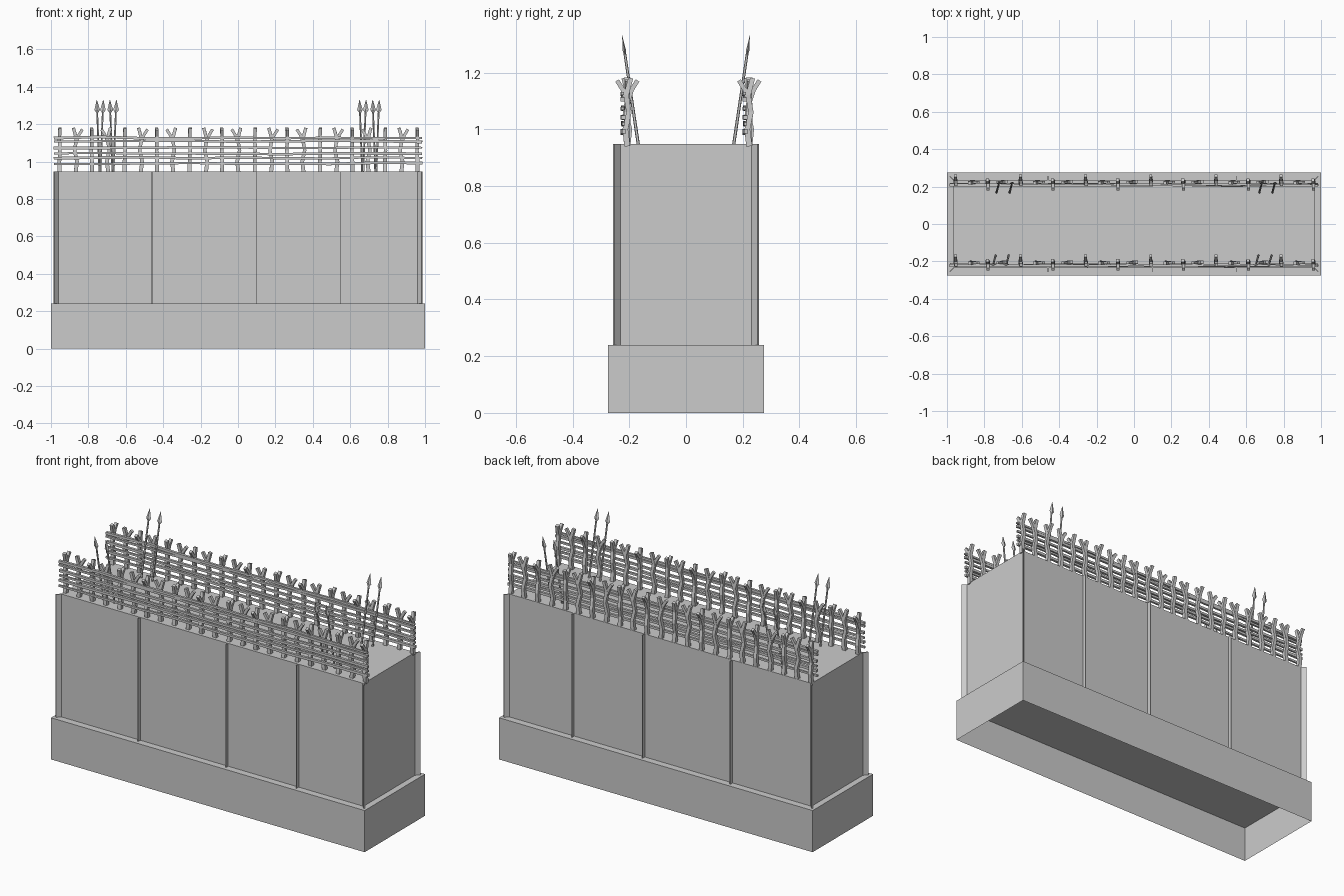
import bpy, bmesh, math, random
from mathutils import Vector, Matrix

if "Cube" in bpy.data.objects:
    bpy.data.objects.remove(bpy.data.objects["Cube"])

random.seed(4)


def finish(name, bm):
    bmesh.ops.recalc_face_normals(bm, faces=bm.faces)
    me = bpy.data.meshes.new(name)
    bm.to_mesh(me)
    bm.free()
    ob = bpy.data.objects.new(name, me)
    bpy.context.collection.objects.link(ob)
    return ob


def box(bm, lo, hi, turn=0):
    lo, hi = Vector(lo), Vector(hi)
    m = (Matrix.Translation((lo + hi) / 2) @ Matrix.Rotation(turn, 4, 'Z')
         @ Matrix.Diagonal((*(hi - lo), 1)))
    return bmesh.ops.create_cube(bm, size=1, matrix=m)['verts']


def stick(bm, pts, radii, sides=4, squash=1.0):
    """Faceted stick along a polyline; squash flattens it along y."""
    pts = [Vector(p) for p in pts]
    rings = []
    for i, (p, r) in enumerate(zip(pts, radii)):
        d = (pts[min(i + 1, len(pts) - 1)] - pts[max(i - 1, 0)]).normalized()
        u = Vector((0, 1, 0)) if abs(d.x) > 0.8 else Vector((1, 0, 0))
        v = d.cross(u).normalized()
        u = v.cross(d)
        a0 = math.pi / sides if squash == 1 else 0
        ring = []
        for k in range(sides):
            a = a0 + math.tau * k / sides
            ring.append(bm.verts.new(p + u * (r * math.cos(a)) + v * (r * squash * math.sin(a))))
        rings.append(ring)
    for a, b in zip(rings, rings[1:]):
        for k in range(sides):
            j = (k + 1) % sides
            bm.faces.new((a[k], a[j], b[j], b[k]))
    bm.faces.new(rings[0][::-1])
    bm.faces.new(rings[-1])


# Plinth, hollow underneath
bm = bmesh.new()
box(bm, (-1, -.275, 0), (1, .275, .24))
bmesh.ops.recalc_face_normals(bm, faces=bm.faces)
bottom = [f for f in bm.faces if f.normal.z < -.9]
bmesh.ops.inset_region(bm, faces=bottom, thickness=.002)
for v in bottom[0].verts:
    v.co.z = .2
finish("plinth", bm)

# Wall body
bm = bmesh.new()
box(bm, (-.965, -.235, .24), (.965, .235, .948))
finish("wall_body", bm)

# Thin seams on the long faces, diagonal ones at the corners
bm = bmesh.new()
for s in (-1, 1):
    for x in (-.46, .1, .55):
        box(bm, (x - .002, s * .244 - .012, .24), (x + .002, s * .244 + .012, .948))
    for t in (-1, 1):
        cx, cy = t * .973, s * .244
        box(bm, (cx - .015, cy - .003, .24), (cx + .015, cy + .003, .948), s * t * math.pi / 4)
finish("wall_seams", bm)

# Stick fences: crooked forked stakes, each turned a quarter from the last
stakes, rails = bmesh.new(), bmesh.new()
COUNT = 23
for i in range(COUNT):
    m = Matrix.Translation((-.955 + i * 1.915 / (COUNT - 1), -.207, 0)) @ Matrix.Rotation(-i * math.pi / 2, 4, 'Z')
    trunk = [(0, 0, .94), (0, .007, 1.0), (.003, -.006, 1.06), (0, .004, 1.12), (.003, -.012, 1.18)]
    stick(stakes, [m @ Vector(p) for p in trunk], (.015, .014, .013, .013, .012))
    branch = [(0, .002, 1.10), (0, .016, 1.14), (0, .036, 1.172)]
    stick(stakes, [m @ Vector(p) for p in branch], (.012, .011, .011))

# Rails lashed along the front of the stakes
for k, z in enumerate((.99, 1.02, 1.043, 1.075, 1.107, 1.128)):
    pts = [(-.985 + 1.97 * j / 8, -.221 + random.uniform(-.004, .004),
            z + random.uniform(-.004, .004)) for j in range(9)]
    stick(rails, pts, [.0105 - .003 * (j / 8 if k % 2 else 1 - j / 8) for j in range(9)])

# Second fence is the same one shifted to the back edge
for name, bm in (("fence_stakes", stakes), ("fence_rails", rails)):
    ob = finish(name + "_front", bm)
    back = bpy.data.objects.new(name + "_back", ob.data)
    back.location.y = .43
    bpy.context.collection.objects.link(back)

# Spears leaning outward, two pairs per side
bm = bmesh.new()
for s in (-1, 1):
    for tip_x in (-.755, -.685, .65, .72):
        base_x = tip_x + .015
        base = Vector((-s * base_x, s * .168, .945))
        tip = Vector((-s * tip_x, s * .225, 1.33))
        at = lambda t: base.lerp(tip, t)
        stick(bm, [base, at(.86)], (.006, .005), sides=5)
        stick(bm, [at(.82), at(.86), at(1)], (.005, .015, .0008), squash=.4)
finish("spears", bm)
